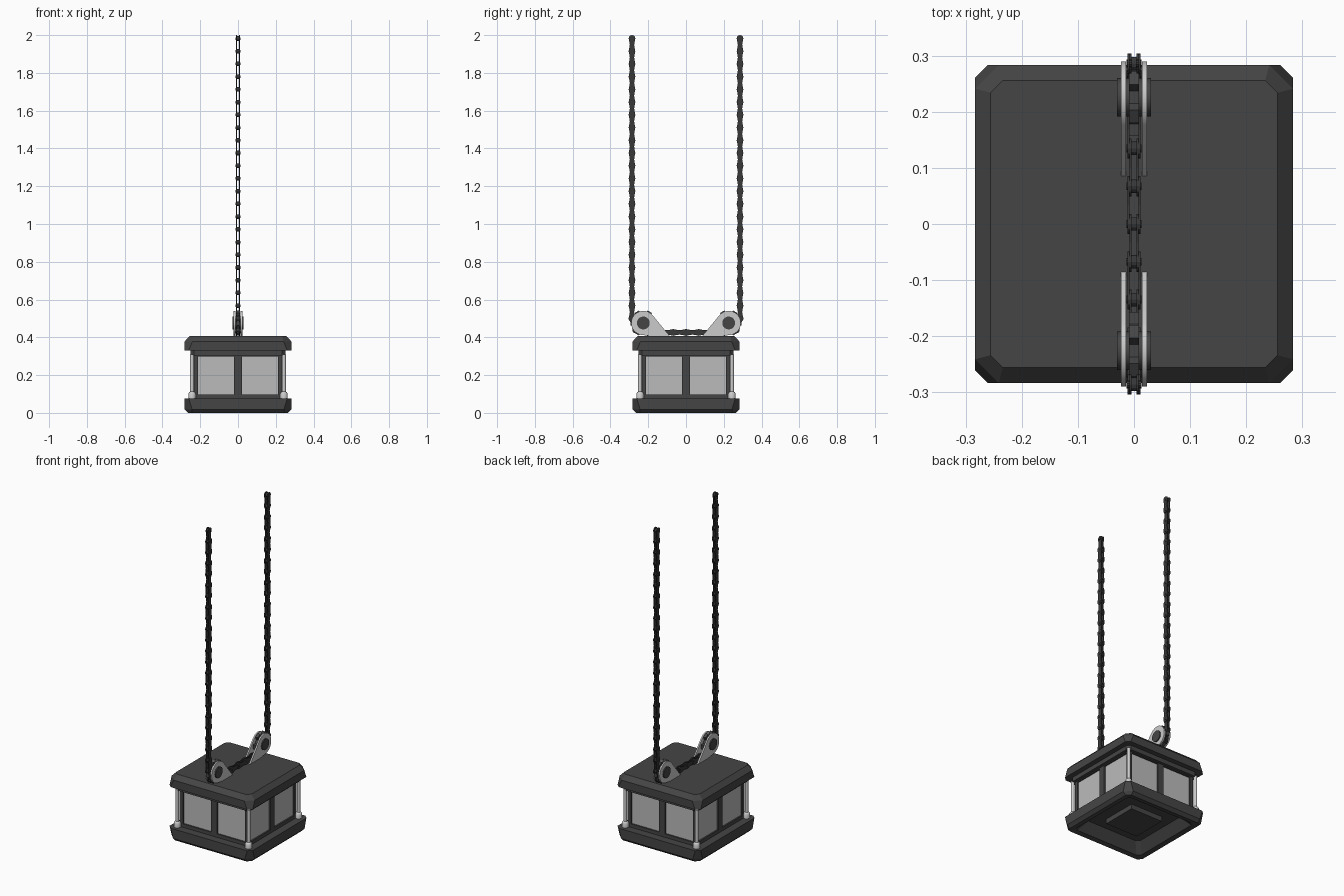
import bpy, bmesh, math
from math import cos, sin, pi, tau

if "Cube" in bpy.data.objects:
    bpy.data.objects.remove(bpy.data.objects["Cube"])


def material(name, v):
    m = bpy.data.materials.new(name)
    m.diffuse_color = (v, v, v, 1)
    m.use_nodes = True
    m.node_tree.nodes["Principled BSDF"].inputs["Base Color"].default_value = m.diffuse_color
    return m


DARK = material("dark_metal", 0.06)
CHAIN = material("chain_metal", 0.04)
LIGHT = material("pale_metal", 0.55)
GLASS = material("pale_glass", 0.5)


def finish(name, bm, mat, smooth=False):
    bmesh.ops.recalc_face_normals(bm, faces=bm.faces[:])
    me = bpy.data.meshes.new(name)
    bm.to_mesh(me)
    bm.free()
    me.materials.append(mat)
    ob = bpy.data.objects.new(name, me)
    bpy.context.collection.objects.link(ob)
    if smooth:
        bpy.ops.object.select_all(action='DESELECT')
        ob.select_set(True)
        bpy.context.view_layer.objects.active = ob
        bpy.ops.object.shade_smooth_by_angle(angle=math.radians(35))
    return ob


def loft(bm, rings):
    """Join closed rings of 3D points and cap both ends."""
    vs = [[bm.verts.new(p) for p in r] for r in rings]
    n = len(vs[0])
    for a, b in zip(vs, vs[1:]):
        for i in range(n):
            j = (i + 1) % n
            bm.faces.new((a[i], a[j], b[j], b[i]))
    bm.faces.new(vs[0])
    bm.faces.new(vs[-1])


def octagon(h, c, z):
    """Square of half-size h with corners cut by c."""
    k = h - c
    return [(x, y, z) for x, y in ((h, -k), (h, k), (k, h), (-k, h),
                                   (-h, k), (-h, -k), (-k, -h), (k, -h))]


def prism(bm, pts, x0, x1):
    """Extrude a (y, z) outline along x."""
    loft(bm, [[(x, y, z) for y, z in pts] for x in (x0, x1)])


def circle(cy, cz, r, n=16):
    return [(cy + r * cos(tau * i / n), cz + r * sin(tau * i / n)) for i in range(n)]


def box(bm, x0, x1, y0, y1, z0, z1):
    prism(bm, [(y0, z0), (y1, z0), (y1, z1), (y0, z1)], x0, x1)


# base with a recess underneath
bm = bmesh.new()
loft(bm, [octagon(*r) for r in ((0.19, 0.02, 0.06), (0.235, 0.02, 0.004), (0.265, 0.022, 0.0),
                                (0.283, 0.04, 0.018), (0.283, 0.022, 0.077))])
finish("base", bm, DARK)
bm = bmesh.new()
box(bm, -0.11, 0.11, -0.11, 0.11, 0.03, 0.07)
finish("base_socket", bm, DARK)

# roof with bevelled top and a collar below
bm = bmesh.new()
loft(bm, [octagon(*r) for r in ((0.252, 0.02, 0.303), (0.252, 0.02, 0.33), (0.283, 0.022, 0.33),
                                (0.283, 0.042, 0.378), (0.256, 0.022, 0.406))])
finish("roof", bm, DARK)

# window frame: corner posts, middle posts and rails
bm = bmesh.new()
W = 0.234
for sx in (-1, 1):
    for sy in (-1, 1):
        cx, cy = sx * 0.223, sy * 0.223
        box(bm, cx - 0.011, cx + 0.011, cy - 0.011, cy + 0.011, 0.07, 0.31)
    a, b = sorted((sx * 0.214, sx * W))
    for y0, y1, z0, z1 in ((-0.02, 0.02, 0.07, 0.31), (-0.212, 0.212, 0.07, 0.098),
                           (-0.212, 0.212, 0.298, 0.31)):
        box(bm, a, b, y0, y1, z0, z1)
        box(bm, y0, y1, a, b, z0, z1)
finish("window_frame", bm, DARK)

# glass panes
bm = bmesh.new()
box(bm, -0.225, 0.225, -0.225, 0.225, 0.09, 0.305)
bmesh.ops.delete(bm, geom=[f for f in bm.faces if abs(f.calc_center_median().z - 0.2) > 0.05],
                 context='FACES_ONLY')
finish("glass_panes", bm, GLASS)

# corner rods with feet
bm = bmesh.new()
for sx in (-1, 1):
    for sy in (-1, 1):
        prof = ((0.020, 0.075), (0.020, 0.102), (0.015, 0.110), (0.0105, 0.112), (0.0105, 0.31))
        loft(bm, [[(x, y, z) for x, y in circle(sx * 0.243, sy * 0.243, r)] for r, z in prof])
finish("corner_rods", bm, LIGHT, True)

# pulleys on both sides: bracket plates, hub and toothed wheel
CY, CZ, R = 0.226, 0.476, 0.064
for s, side in ((-1, "front"), (1, "back")):
    foot_y, foot_z = 0.083, 0.403
    d = math.hypot(CY - foot_y, CZ - foot_z)
    start = math.atan2(foot_z - CZ, foot_y - CY) - math.acos(R / d)
    end = -pi / 2
    start %= tau
    sweep = (start - end) % tau
    outline = [(CY + R * cos(end + sweep * i / 24), CZ + R * sin(end + sweep * i / 24))
               for i in range(25)]
    outline += [(foot_y, foot_z), (0.16, foot_z)]
    outline = [(s * y, z) for y, z in outline]
    bm = bmesh.new()
    for sx in (-1, 1):
        prism(bm, outline, *sorted((sx * 0.0145, sx * 0.0235)))
    finish(side + "_bracket", bm, LIGHT, True)

    bm = bmesh.new()
    prism(bm, circle(s * CY, CZ, 0.034, 24), -0.03, 0.03)
    finish(side + "_hub", bm, DARK, True)

    bm = bmesh.new()
    teeth = []
    for i in range(6):
        for da, r in ((-0.30, 0.05), (-0.19, 0.070), (0.19, 0.070), (0.30, 0.05)):
            a = i * pi / 3 + da
            teeth.append((s * (CY + r * cos(a)), CZ + r * sin(a)))
    prism(bm, teeth, -0.009, 0.009)
    finish(side + "_sprocket", bm, DARK)

# chain path: centre run, quarter turn, then straight up, mirrored
AY, AZ, AR = 0.231, 0.481, 0.055
ARC = AR * pi / 2
COUNT = 27
PITCH = (AY + ARC + 1.982 - AZ) / COUNT


def path(k):
    s, sg = abs(k) * PITCH, (1 if k >= 0 else -1)
    if s < AY:
        return sg * s, AZ - AR
    if s < AY + ARC:
        a = (s - AY) / AR
        return sg * (AY + AR * sin(a)), AZ - AR * cos(a)
    return sg * (AY + AR), AZ + s - AY - ARC


bm = bmesh.new()
for k in range(-COUNT, COUNT + 1):
    y0, z0 = path(k)
    # pin and roller
    prism(bm, circle(y0, z0, 0.007, 10), -0.0135, 0.0135)
    prism(bm, circle(y0, z0, 0.012, 12), -0.0045, 0.0045)
    if k == COUNT:
        break
    # waisted pair of link plates
    y1, z1 = path(k + 1)
    h = math.hypot(y1 - y0, z1 - z0) / 2
    t = math.atan2(z1 - z0, y1 - y0)
    local = []
    for e in (0, pi):
        for i in range(9):
            a = e + math.radians(-120 + 30 * i)
            local.append(((h if e == 0 else -h) + 0.018 * cos(a), 0.018 * sin(a)))
        local.append((0, 0.0115 if e == 0 else -0.0115))
    plate = [((y0 + y1) / 2 + u * cos(t) - v * sin(t), (z0 + z1) / 2 + u * sin(t) + v * cos(t))
             for u, v in local]
    inner = 0.0045 if k % 2 else 0.008
    for sx in (-1, 1):
        prism(bm, plate, *sorted((sx * inner, sx * (inner + 0.0033))))
finish("chain", bm, CHAIN)
